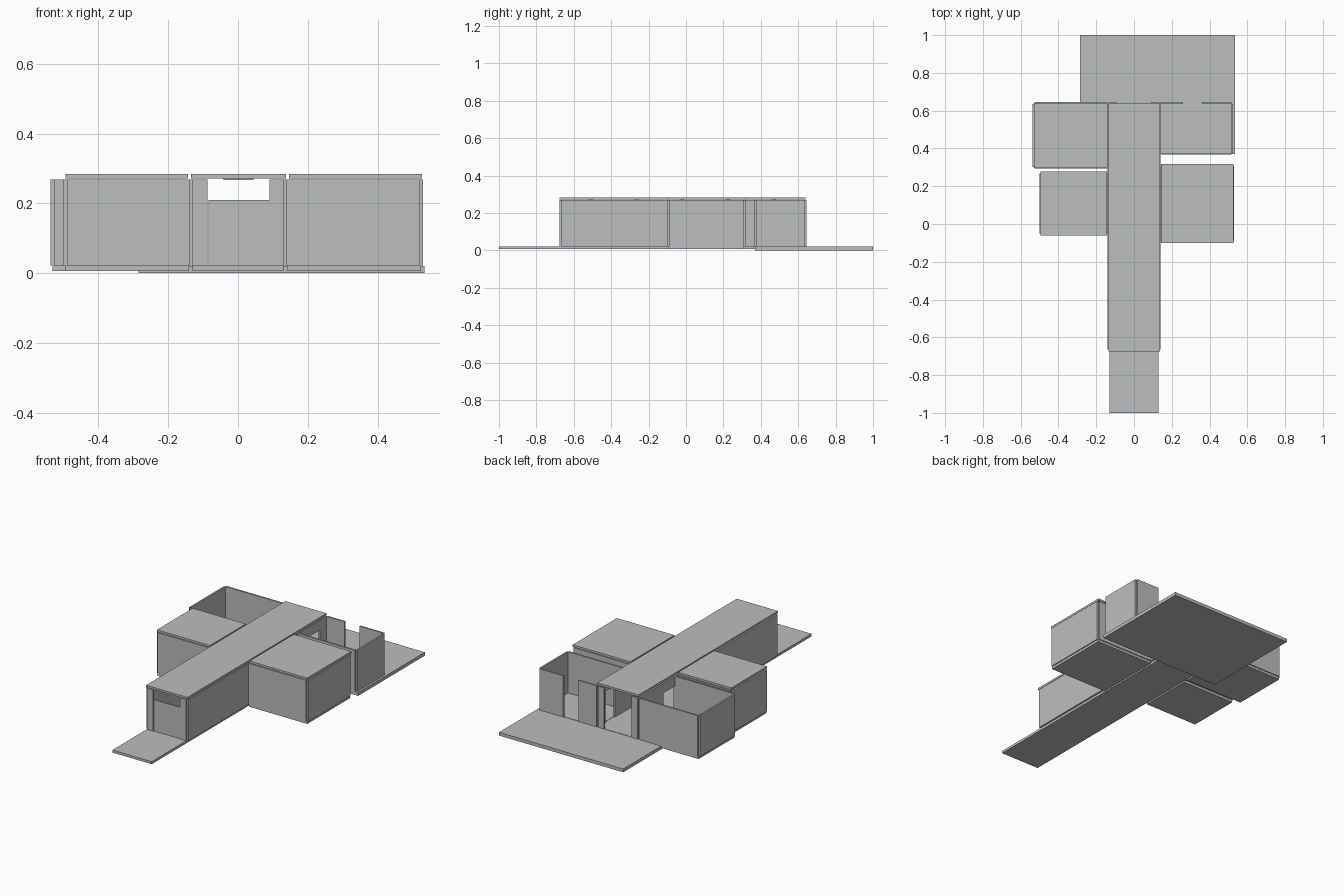
import bpy

cube = bpy.data.objects.get("Cube")
if cube:
    bpy.data.objects.remove(cube, do_unlink=True)

GREY = (0.50, 0.52, 0.515, 1.0)
concrete = bpy.data.materials.new("pale grey")
concrete.use_nodes = True
concrete.diffuse_color = GREY
concrete.node_tree.nodes["Principled BSDF"].inputs["Base Color"].default_value = GREY

T = 0.01                            # wall thickness
FLOOR_LOW, FLOOR_TOP = 0.007, 0.022
WALL_TOP = 0.268
ROOF_LOW, ROOF_TOP = 0.272, 0.284
DOOR_TOP = 0.21


def box(name, x0, x1, y0, y1, z0, z1):
    """Axis-aligned slab between two corners."""
    verts = [(x, y, z) for z in (z0, z1) for x, y in ((x0, y0), (x1, y0), (x1, y1), (x0, y1))]
    faces = [(3, 2, 1, 0), (4, 5, 6, 7)]
    faces += [(i, (i + 1) % 4, (i + 1) % 4 + 4, i + 4) for i in range(4)]
    mesh = bpy.data.meshes.new(name)
    mesh.from_pydata(verts, [], faces)
    mesh.materials.append(concrete)
    ob = bpy.data.objects.new(name, mesh)
    bpy.context.collection.objects.link(ob)
    return ob


def wall(name, axis, low, start, end, gaps=()):
    """Wall running along an axis, with gaps given as (from, to, lintel height)."""
    def piece(label, a, b, z0):
        if axis == "x":
            box(label, a, b, low, low + T, z0, WALL_TOP)
        else:
            box(label, low, low + T, a, b, z0, WALL_TOP)

    at = start
    for a, b, top in gaps:
        piece(name, at, a, FLOOR_TOP)
        if top < WALL_TOP:
            piece(name + "_lintel", a, b, top)
        at = b
    piece(name, at, end, FLOOR_TOP)


def room(name, x0, x1, y0, y1, sides, roofed, back_gaps=()):
    """Floor slab, notched-corner walls on the named sides and an optional flat roof."""
    e = 0.006
    left = x0 + e if "right" in sides else x0
    right = x1 if "right" in sides else x1 - e
    box(name + "_floor", left, right, y0 + e, y1 - e, FLOOR_LOW, FLOOR_TOP)
    inner0 = x0 + T if "right" in sides else x0
    inner1 = x1 - T if "left" in sides else x1
    wall(name + "_front_wall", "x", y0, inner0, inner1)
    wall(name + "_back_wall", "x", y1 - T, inner0, inner1, back_gaps)
    if "right" in sides:
        wall(name + "_right_wall", "y", x0, y0 + T, y1 - T)
    if "left" in sides:
        wall(name + "_left_wall", "y", x1 - T, y0 + T, y1 - T)
    if roofed:
        box(name + "_roof", x0 + e, x1 - e / 2, y0, y1, ROOF_LOW, ROOF_TOP)


# Rear terrace slab and entrance walkway with corridor floor
box("terrace", -0.285, 0.535, 0.37, 1.0, 0.0, 0.02)
box("corridor_floor", -0.13, 0.13, -1.0, 0.64, FLOOR_LOW, FLOOR_TOP)

# Long corridor with side doorways
wall("corridor_right_wall", "y", -0.14, -0.665, 0.635,
     [(0.05, 0.14, DOOR_TOP), (0.305, 0.41, DOOR_TOP)])
wall("corridor_left_wall", "y", 0.13, -0.665, 0.635,
     [(0.05, 0.14, DOOR_TOP), (0.485, 0.575, DOOR_TOP)])
wall("corridor_front_wall", "x", -0.675, -0.13, 0.13, [(-0.088, 0.09, WALL_TOP)])
wall("corridor_back_wall", "x", 0.635, -0.13, 0.13, [(-0.09, 0.09, WALL_TOP)])
box("corridor_roof", -0.135, 0.138, -0.675, 0.64, ROOF_LOW, ROOF_TOP)
box("front_door", -0.085, 0.09, -0.672, -0.664, FLOOR_TOP, DOOR_TOP)

# Ceiling lights under the corridor roof
for i in range(5):
    y = -0.51 + i * 0.245
    box("ceiling_light", -0.042, 0.045, y - 0.01, y + 0.01, 0.267, ROOF_LOW)

# Roofed side rooms
room("right_front_room", -0.50, -0.14, -0.06, 0.278, ("right",), True)
room("left_front_room", 0.14, 0.53, -0.10, 0.317, ("left",), True)

# Open-topped rear rooms, the left one opening onto the terrace
room("right_rear_room", -0.537, -0.14, 0.293, 0.645, ("right",), False)
room("left_rear_room", 0.14, 0.525, 0.367, 0.645, ("left",), False,
     [(0.26, 0.36, WALL_TOP)])
